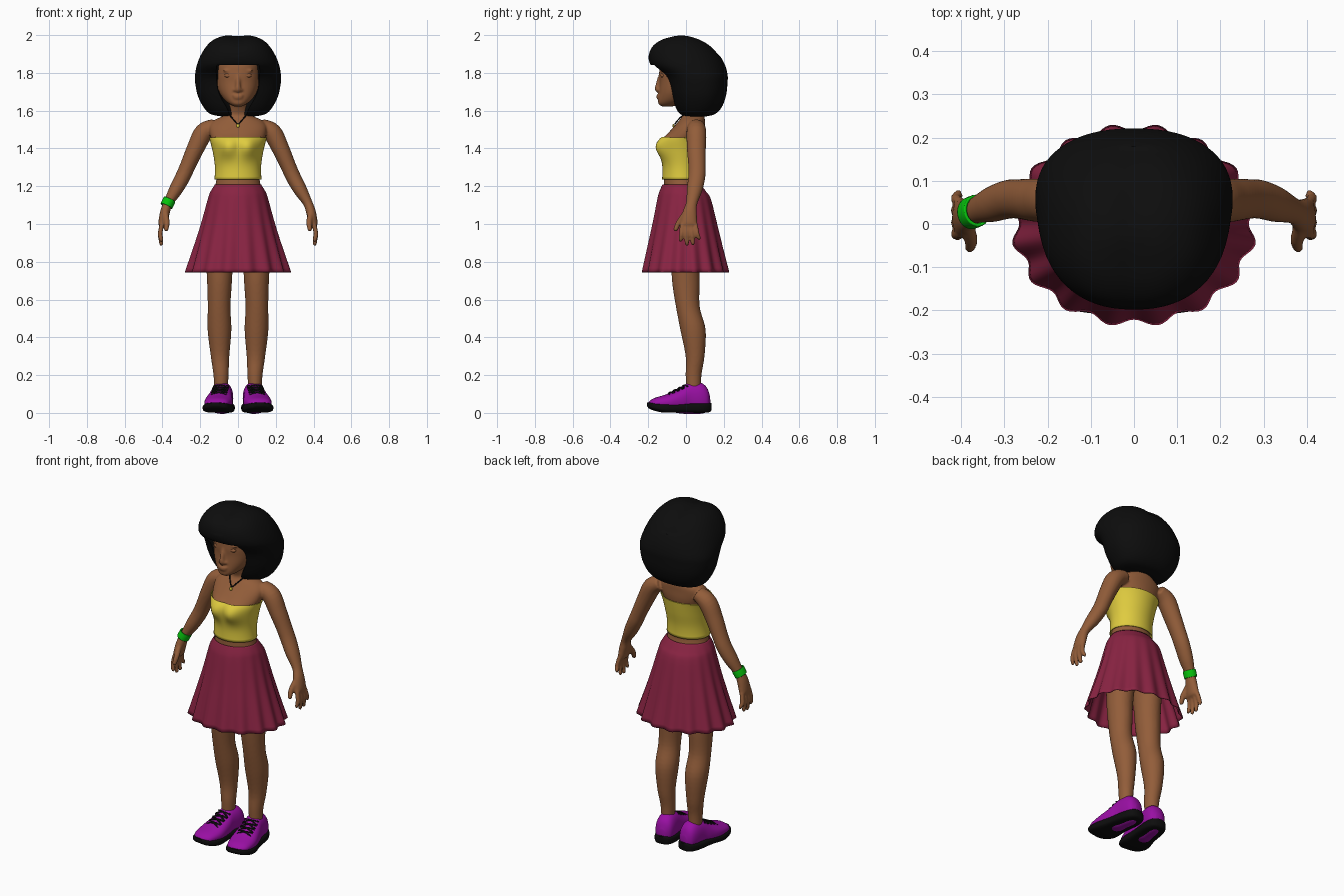
import bpy, bmesh, math
from mathutils import Vector, Matrix

if "Cube" in bpy.data.objects:
    bpy.data.objects.remove(bpy.data.objects["Cube"])

X, Y, Z = Vector((1, 0, 0)), Vector((0, 1, 0)), Vector((0, 0, 1))


def material(name, r, g, b):
    m = bpy.data.materials.new(name)
    m.use_nodes = True
    m.diffuse_color = (r, g, b, 1)
    bsdf = m.node_tree.nodes["Principled BSDF"]
    bsdf.inputs["Base Color"].default_value = (r, g, b, 1)
    bsdf.inputs["Roughness"].default_value = 0.8
    return m


skin = material("brown skin", 0.29, 0.11, 0.042)
black = material("black", 0.004, 0.004, 0.004)
yellow = material("yellow cloth", 0.74, 0.6, 0.05)
burgundy = material("burgundy cloth", 0.25, 0.017, 0.055)
purple = material("purple leather", 0.32, 0.005, 0.37)
green = material("green plastic", 0.002, 0.56, 0.004)


def spline(rows, k):
    """Smooth a list of equal-length rows with Catmull-Rom steps."""
    out = []
    for i in range(len(rows) - 1):
        quad = [rows[max(i - 1, 0)], rows[i], rows[i + 1], rows[min(i + 2, len(rows) - 1)]]
        for j in range(k):
            t = j / k
            out.append([b + t * (c - a) / 2 + t * t * (a - 2.5 * b + 2 * c - d / 2)
                        + t ** 3 * (1.5 * (b - c) + (d - a) / 2)
                        for a, b, c, d in zip(*quad)])
    return out + [list(rows[-1])]


def loft(bm, rows, n=24, k=4, axis=None, ref=Y, power=2, cap=True):
    """Rings (x, y, z, radius, radius) along a path; a fixed axis keeps them parallel."""
    rows = spline(rows, k)
    pts = [Vector(r[:3]) for r in rows]
    rings = []
    for i, (c, r) in enumerate(zip(pts, rows)):
        t = axis or (pts[min(i + 1, len(pts) - 1)] - pts[max(i - 1, 0)]).normalized()
        u = t.cross(ref).normalized()
        v = t.cross(u)
        ring = []
        for j in range(n):
            a = math.tau * j / n
            cs, sn = [math.copysign(abs(q) ** (2 / power), q) for q in (math.cos(a), math.sin(a))]
            ring.append(bm.verts.new(c + u * cs * max(r[3], 0.001) + v * sn * max(r[4], 0.001)))
        rings.append(ring)
    for lo, hi in zip(rings, rings[1:]):
        for j in range(n):
            bm.faces.new((lo[j], lo[(j + 1) % n], hi[(j + 1) % n], hi[j]))
    if cap:
        bm.faces.new(rings[0][::-1])
        bm.faces.new(rings[-1])


def levels(rows):
    """Turn (z, front y, back y, half width) into horizontal rings."""
    return [(0, (f + b) / 2, z, w, (b - f) / 2) for z, f, b, w in rows]


def ball(bm, loc, size):
    bmesh.ops.create_uvsphere(bm, u_segments=20, v_segments=12, radius=1,
                              matrix=Matrix.Translation(loc) @ Matrix.Diagonal((*size, 1)))


def finish(name, bm, mat):
    bmesh.ops.recalc_face_normals(bm, faces=bm.faces)
    for f in bm.faces:
        f.smooth = True
    me = bpy.data.meshes.new(name)
    bm.to_mesh(me)
    bm.free()
    me.materials.append(mat)
    ob = bpy.data.objects.new(name, me)
    bpy.context.collection.objects.link(ob)
    return ob


def sharpen(ob, degrees=40):
    bpy.ops.object.select_all(action="DESELECT")
    ob.select_set(True)
    bpy.context.view_layer.objects.active = ob
    bpy.ops.object.shade_smooth_by_angle(angle=math.radians(degrees))


def add_bust(bm):
    for v in bm.verts:
        if v.co.y < 0:
            dx, dz = (abs(v.co.x) - 0.055) / 0.045, (v.co.z - 1.405) / 0.05
            v.co.y -= 0.032 * math.exp(-dx * dx - dz * dz)


# Skin: torso and neck, limbs, head, fused into one surface
torso = levels([(0.94, -.06, .06, .06), (0.98, -.1, .105, .13), (1.08, -.115, .12, .148),
                (1.16, -.118, .09, .133), (1.22, -.117, .07, .117), (1.3, -.115, .07, .112),
                (1.38, -.125, .085, .123), (1.44, -.125, .095, .138), (1.48, -.095, .1, .15),
                (1.52, -.06, .1, .15), (1.55, -.035, .1, .125), (1.575, -.02, .095, .075),
                (1.61, -.03, .07, .053), (1.67, -.06, .06, .05)])
body = bmesh.new()
loft(body, torso, 48, 5, Z)
add_bust(body)
loft(body, levels([(1.621, -.125, -.08, .018), (1.635, -.146, -.02, .045), (1.66, -.147, .04, .075),
                   (1.7, -.143, .07, .1), (1.75, -.14, .09, .112), (1.8, -.142, .1, .113),
                   (1.86, -.13, .1, .105), (1.92, -.06, .06, .05)]), 40, 5, Z, power=2.2)
loft(body, [(0, -.132, 1.79, .01, .012), (0, -.146, 1.75, .011, .012), (0, -.151, 1.715, .015, .014),
            (0, -.145, 1.7, .012, .01)], 16)
for z, w in ((1.68, .028), (1.667, .023)):
    ball(body, (0, -.146, z), (w, .011, .0065))
for s in (1, -1):
    ball(body, (s * .016, -.143, 1.71), (.011, .012, .008))
    ball(body, (s * .112, -.045, 1.735), (.012, .02, .034))
    ball(body, (s * .05, -.124, 1.812), (.032, .012, .006))
    loft(body, [(s * x, y, z, a, b) for x, y, z, a, b in (
        (.09, .04, .1, .034, .038), (.09, .04, .2, .04, .042), (.095, .048, .3, .049, .05),
        (.098, .037, .44, .063, .067), (.1, .01, .56, .06, .063), (.098, 0, .68, .065, .072),
        (.097, -.003, .78, .07, .076), (.09, 0, .95, .075, .09), (.08, 0, 1.05, .06, .08))], 32, 5, Z)
    loft(body, [(s * x, y, z, a, b) for x, y, z, a, b in (
        (.12, .055, 1.52, .038, .045), (.18, .055, 1.485, .05, .052), (.225, .055, 1.4, .046, .05),
        (.265, .058, 1.31, .041, .046), (.292, .057, 1.25, .04, .045), (.33, .045, 1.18, .036, .041),
        (.37, .03, 1.11, .025, .03), (.387, .02, 1.06, .026, .038), (.4, .015, 1.0, .022, .045),
        (.403, .015, .985, .012, .042))], 32, 5)
    for i, tip in enumerate((.915, .895, .898, .925)):
        base = -.02 + .023 * i
        loft(body, [(s * .402, base, 1.0, .013, .013), (s * .412, base * 1.2, .95, .0125, .0125),
                    (s * .406, base * 1.4, tip, .011, .011), (s * .403, base * 1.4, tip - .01, .004, .004)], 12)
    loft(body, [(s * .385, .0, 1.06, .016, .016), (s * .377, -.037, 1.01, .015, .015),
                (s * .38, -.055, .97, .012, .012), (s * .381, -.058, .962, .004, .004)], 12)
skin_body = finish("body", body, skin)
fuse = skin_body.modifiers.new("fuse", "REMESH")
fuse.mode, fuse.voxel_size, fuse.use_smooth_shade = "VOXEL", 0.0065, True
relax = skin_body.modifiers.new("relax", "SMOOTH")
relax.factor, relax.iterations = 0.5, 3

eyes = bmesh.new()
for s in (1, -1):
    ball(eyes, (s * .05, -.123, 1.786), (.022, .012, .012))
finish("eyes", eyes, skin)

# Hair: rounded bob with a face opening
bm = bmesh.new()
loft(bm, levels([(1.57, 0, .11, .09), (1.583, -.035, .155, .148), (1.62, -.06, .19, .183),
                 (1.68, -.08, .212, .213), (1.75, -.1, .22, .227), (1.79, -.125, .22, .227),
                 (1.84, -.185, .207, .218), (1.89, -.198, .18, .199), (1.94, -.183, .138, .168),
                 (1.975, -.14, .085, .13), (1.995, -.08, .03, .08), (2.003, -.04, -.01, .03)]),
     64, 5, Z, power=2.3)
for v in bm.verts:
    if v.co.z > 1.9:
        v.co.z -= 0.01 * math.exp(-(v.co.x / 0.045) ** 2)
hair = finish("hair", bm, black)
bm = bmesh.new()
loft(bm, levels([(1.5, -.4, .0, .06), (1.6, -.4, .0, .065), (1.66, -.4, .01, .095),
                 (1.72, -.4, .01, .117), (1.8, -.4, .0, .118), (1.843, -.4, .0, .112)]), 48, 4, Z, power=3)
cutter = finish("face_opening_cutter", bm, black)
cutter.hide_render = True
cut = hair.modifiers.new("face opening", "BOOLEAN")
cut.operation, cut.object, cut.solver = "DIFFERENCE", cutter, "EXACT"
bpy.context.view_layer.update()
carved = bpy.data.meshes.new_from_object(hair.evaluated_get(bpy.context.evaluated_depsgraph_get()))
hair.modifiers.clear()
hair.data = carved
bpy.data.objects.remove(cutter)
sharpen(hair)

# Strapless top: torso shell trimmed at both hems
bm = bmesh.new()
loft(bm, [(x, y, z, a + .006, b + .006) for x, y, z, a, b in torso], 64, 5, Z, cap=False)
add_bust(bm)
for height, way in ((1.235, -1), (1.458, 1)):
    bmesh.ops.bisect_plane(bm, geom=bm.verts[:] + bm.edges[:] + bm.faces[:], plane_co=(0, 0, height),
                           plane_no=(0, 0, way), clear_outer=True)
top = finish("strapless_top", bm, yellow)
top.modifiers.new("cloth", "SOLIDIFY").thickness = 0.004

# Skirt: flared, with sixteen soft pleats deepening to the hem
bm = bmesh.new()
loft(bm, levels([(1.208, -.125, .08, .123), (1.17, -.142, .108, .146), (1.13, -.153, .133, .16),
                 (1.0, -.178, .165, .195), (.87, -.205, .195, .235), (.745, -.23, .225, .276)]),
     160, 4, Z, cap=False)
for v in bm.verts:
    angle = math.atan2(v.co.y / .23, v.co.x / .276)
    grow = 1 - 0.038 * (1.208 - v.co.z) / 0.463 * math.cos(16 * angle)
    v.co.x *= grow
    v.co.y *= grow
skirt = finish("pleated_skirt", bm, burgundy)
skirt.modifiers.new("cloth", "SOLIDIFY").thickness = 0.004

# Shoes: upper, sole and crossed laces, toes turned out
upper = [(0, -.197, .045, .028, .014), (0, -.17, .05, .06, .028), (0, -.1, .055, .074, .045),
         (0, -.03, .065, .066, .068), (0, .015, .078, .057, .083), (0, .075, .078, .055, .083),
         (0, .11, .07, .045, .065), (0, .127, .06, .02, .03)]
sole = [(0, -.206, .045, .025, .01), (0, -.185, .036, .06, .018), (0, -.12, .026, .081, .024),
        (0, -.03, .027, .07, .025), (0, .07, .027, .064, .027), (0, .12, .029, .045, .026),
        (0, .134, .032, .02, .02)]
for s, side in ((1, "left"), (-1, "right")):
    place = Matrix.Translation((s * .09, 0, 0)) @ Matrix.Rotation(s * math.radians(8), 4, "Z")
    parts = [bmesh.new() for _ in range(3)]
    loft(parts[0], upper, 32, 5, Y, Z, 2.3)
    loft(parts[1], sole, 40, 5, Y, Z, 3.5)
    for i in range(4):
        y0 = -.095 + .025 * i
        z0 = .104 + .0125 * i
        for d in (1, -1):
            loft(parts[2], [(-.042 * d, y0, z0 - .012, .005, .005), (0, y0 + .011, z0 + .005, .005, .005),
                            (.042 * d, y0 + .022, z0 - .002, .005, .005)], 8, 3)
    for part, bm, mat in zip(("upper", "sole", "laces"), parts, (purple, black, black)):
        ob = finish(f"{side}_shoe_{part}", bm, mat)
        ob.data.transform(place)
        sharpen(ob, 50)

# Bracelet on the right wrist
bm = bmesh.new()
mid, along = Vector((-.371, .028, 1.112)), Vector((-.035, -.014, -.075)).normalized()
loft(bm, [(*(mid + along * h), .035 - abs(h) * .1, .039 - abs(h) * .1) for h in (-.02, -.012, .012, .02)],
     32, 2, along, cap=False)
band = finish("bracelet", bm, green)
band.modifiers.new("band", "SOLIDIFY").thickness = 0.007

# Necklace cord and pendant
half = [(.056, .035, 1.6), (.045, -.013, 1.578), (.021, -.043, 1.55)]
cord = half + [(0, -.058, 1.53)] + [(-x, y, z) for x, y, z in reversed(half)]
bm = bmesh.new()
loft(bm, [(*p, .0035, .0035) for p in cord], 8, 4, ref=Z)
finish("necklace_cord", bm, black)
bm = bmesh.new()
ball(bm, (0, -.066, 1.52), (.008, .005, .011))
finish("necklace_pendant", bm, yellow)
